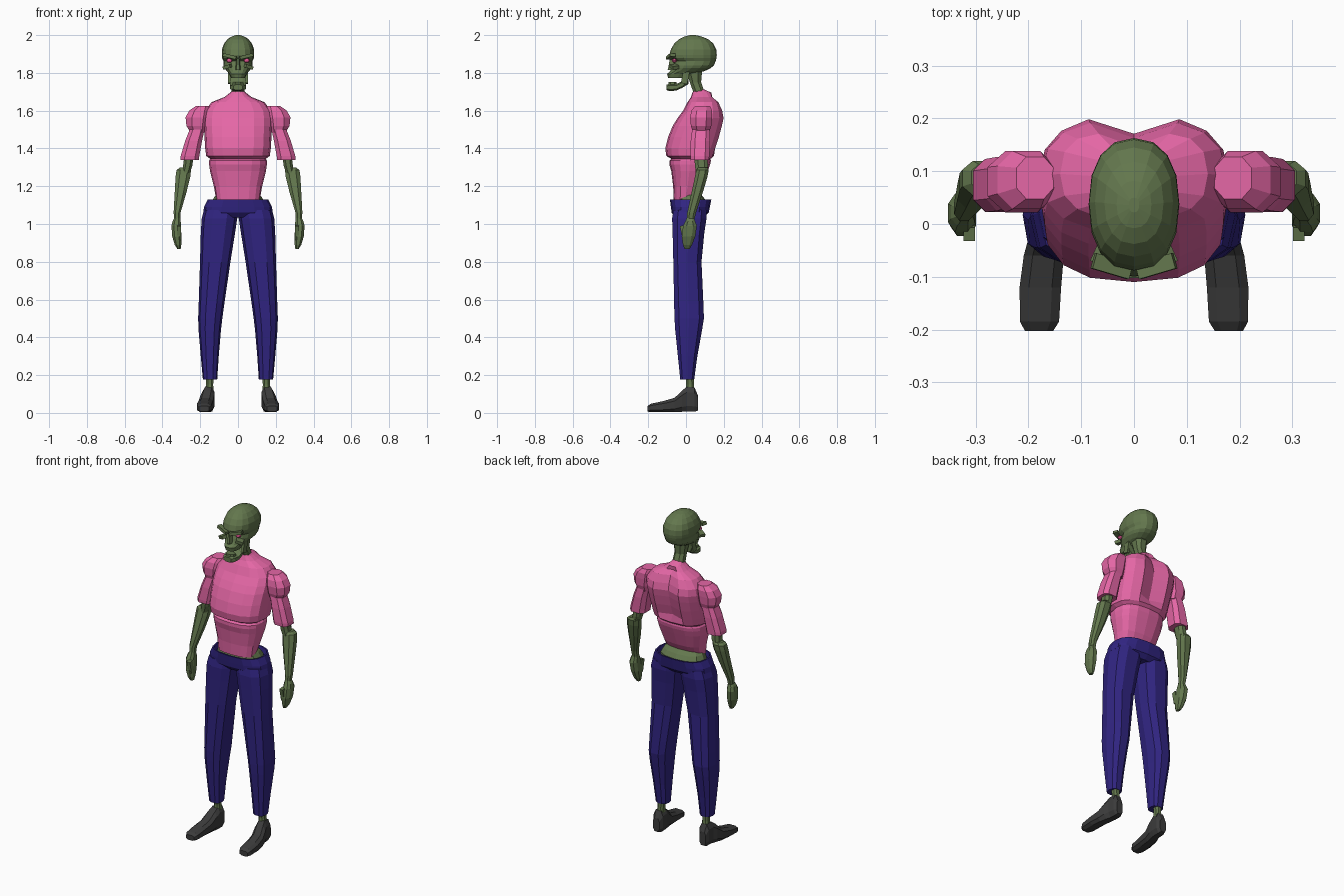
import bpy, bmesh, math
from mathutils import Matrix


def material(name, rgb):
    m = bpy.data.materials.new(name)
    m.diffuse_color = (*rgb, 1)
    return m


SKIN = material("green skin", (0.125, 0.185, 0.075))
SHIRT = material("pink cloth", (0.78, 0.135, 0.38))
TROUSER = material("dark blue cloth", (0.030, 0.018, 0.22))
SHOE = material("charcoal leather", (0.045, 0.045, 0.045))
EYE = material("bright pink eye", (0.85, 0.10, 0.32))


def finish(name, bm, mat, mirror):
    bmesh.ops.recalc_face_normals(bm, faces=bm.faces)
    me = bpy.data.meshes.new(name)
    bm.to_mesh(me)
    bm.free()
    me.materials.append(mat)
    ob = bpy.data.objects.new(name, me)
    bpy.context.collection.objects.link(ob)
    if mirror:
        mod = ob.modifiers.new("mirror", 'MIRROR')
        mod.use_clip = False
        mod.use_mirror_merge = False
    return ob


def loft(name, mat, rings, sides=8, power=2.4, mirror=False, along='z', shape=None, turn=0.0):
    """Skin a stack of rounded sections: (height, a0, a1, b0, b1)."""
    bm = bmesh.new()
    loops = []
    for h, a0, a1, b0, b1 in rings:
        loop = []
        for i in range(sides):
            t = 2 * math.pi * (i + turn) / sides
            c, s = math.cos(t), math.sin(t)
            u = math.copysign(abs(c) ** (2 / power), c)
            v = math.copysign(abs(s) ** (2 / power), s)
            a = (a0 + a1) / 2 + u * (a1 - a0) / 2
            b = (b0 + b1) / 2 + v * (b1 - b0) / 2
            p = (a, b, h) if along == 'z' else (a, h, b)
            loop.append(bm.verts.new(shape(*p) if shape else p))
        loops.append(loop)
    for lo, hi in zip(loops, loops[1:]):
        for i in range(sides):
            j = (i + 1) % sides
            bm.faces.new((lo[i], lo[j], hi[j], hi[i]))
    bm.faces.new(loops[0])
    bm.faces.new(loops[-1])
    return finish(name, bm, mat, mirror)


def block(name, mat, loc, size, rot=(0, 0, 0), mirror=False, ball=False):
    bm = bmesh.new()
    if ball:
        bmesh.ops.create_uvsphere(bm, u_segments=10, v_segments=6, radius=0.5)
    else:
        bmesh.ops.create_cube(bm, size=1)
    m = Matrix.Translation(loc)
    for ang, ax in zip(rot, 'XYZ'):
        m = m @ Matrix.Rotation(math.radians(ang), 4, ax)
    bm.transform(m @ Matrix.Diagonal((*size, 1)))
    return finish(name, bm, mat, mirror)


def sym(rows):
    return [(z, -w, w, y0, y1) for z, w, y0, y1 in rows]


# Shirt body: raised back hem, ribcage lip and a furrow down the spine
def shirt_shape(x, y, z):
    if y > 0.08 and 1.38 < z < 1.69:
        y -= 0.035 * max(0, 1 - abs(x) / 0.08)
    if z < 1.15:
        z += 0.035 * max(0, min(1, (y + 0.03) / 0.08))
    return x, y, z


loft("shirt_body", SHIRT, sym([
    (1.13, .118, -.065, .065), (1.20, .128, -.068, .085), (1.28, .148, -.078, .115),
    (1.315, .153, -.088, .128), (1.335, .153, -.088, .132), (1.345, .147, -.078, .130),
    (1.36, .168, -.104, .148), (1.40, .174, -.110, .162), (1.46, .177, -.095, .182),
    (1.52, .180, -.070, .198), (1.56, .180, -.045, .206), (1.60, .174, -.015, .198),
    (1.645, .140, .008, .182), (1.672, .072, .026, .162), (1.695, .042, .034, .135),
    (1.715, .024, .042, .090)]), sides=16, power=2.6, shape=shirt_shape)

# Shoulder caps and flared sleeves
loft("shoulder_cap", SHIRT, [
    (1.485, .165, .255, .035, .125), (1.52, .155, .277, .022, .138), (1.565, .145, .282, .018, .142),
    (1.60, .145, .262, .025, .142), (1.625, .150, .225, .045, .130)], mirror=True, turn=.5)
loft("sleeve", SHIRT, [
    (1.34, .205, .308, .022, .125), (1.36, .202, .306, .020, .126), (1.44, .188, .282, .022, .130),
    (1.50, .175, .258, .030, .128)], mirror=True, power=3, turn=.5)

# Arms: upper arm stump, forearm and mitten hand
loft("upper_arm", SKIN, [
    (1.27, .252, .300, .050, .115), (1.31, .240, .292, .045, .118), (1.37, .232, .285, .040, .115)],
    mirror=True, turn=.5)
loft("forearm", SKIN, [
    (1.02, .305, .338, .002, .045), (1.06, .303, .342, .005, .055), (1.17, .270, .337, .028, .092),
    (1.25, .250, .333, .045, .116), (1.285, .246, .328, .052, .122), (1.298, .255, .310, .062, .115)],
    mirror=True, turn=.5)
loft("hand", SKIN, [
    (.868, .303, .322, -.008, .020), (.89, .299, .336, -.018, .034), (.935, .298, .350, -.025, .052),
    (.99, .300, .354, -.018, .060), (1.015, .302, .348, -.005, .050), (1.035, .306, .336, .004, .044)],
    mirror=True, turn=.5)
block("thumb", SKIN, (.312, -.012, .955), (.022, .026, .075), (12, 0, 0), mirror=True)

# Pelvis showing over the open waistband
loft("pelvis", SKIN, sym([
    (1.06, .135, -.06, .105), (1.12, .137, -.060, .108), (1.145, .125, -.052, .090),
    (1.165, .105, -.045, .062), (1.21, .085, -.04, .05)]), sides=12)

# Trousers: hips with a sunken waistband, then the legs
loft("trouser_hips", TROUSER, sym([
    (1.035, .090, -.055, .095), (1.06, .184, -.076, .120), (1.09, .180, -.080, .126),
    (1.13, .160, -.085, .134), (1.13, .152, -.077, .126), (1.095, .150, -.075, .120)]),
    sides=16, power=2.6)
loft("trouser_leg", TROUSER, [
    (.178, .110, .186, -.032, .045), (.30, .102, .197, -.045, .062), (.44, .090, .209, -.060, .088),
    (.50, .083, .211, -.064, .098), (.58, .072, .208, -.066, .095), (.80, .040, .201, -.070, .085),
    (.95, .016, .197, -.074, .100), (1.03, .004, .192, -.077, .112), (1.075, -.002, .180, -.070, .112)],
    sides=10, power=2.6, mirror=True)

# Ankles and shoes, toes turned slightly outward
loft("ankle", SKIN, [
    (.10, .128, .176, -.005, .05), (.15, .130, .170, .000, .043), (.20, .128, .172, -.005, .042)],
    mirror=True, turn=.5)
loft("shoe", SHOE, [
    (-.203, .152, .208, .006, .038), (-.185, .140, .218, .003, .050), (-.12, .136, .219, .002, .064),
    (-.06, .131, .211, .002, .082), (-.02, .124, .200, .003, .122), (.005, .122, .190, .003, .142),
    (.045, .122, .187, .003, .138), (.063, .134, .178, .010, .095)],
    mirror=True, along='y', power=3, turn=.5)

# Neck
loft("neck", SKIN, sym([
    (1.66, .044, .035, .115), (1.70, .036, .036, .100), (1.75, .034, .018, .082),
    (1.83, .045, -.01, .090)]), sides=8, turn=.5)

# Skull with overhanging brow, recessed eyes and narrow muzzle
loft("skull", SKIN, sym([
    (1.772, .036, -.094, .000), (1.795, .046, -.100, .035), (1.808, .058, -.085, .095),
    (1.825, .072, -.074, .130), (1.84, .077, -.070, .148), (1.862, .076, -.062, .157),
    (1.878, .084, -.084, .161), (1.895, .086, -.088, .163), (1.925, .085, -.080, .160),
    (1.955, .074, -.062, .145), (1.978, .056, -.038, .118), (1.993, .033, -.008, .082),
    (2.0, .010, .022, .050)]), sides=16, power=2.3)
block("brow", SKIN, (.042, -.080, 1.887), (.074, .030, .017), (0, -14, 16), mirror=True)
block("cheekbone", SKIN, (.055, -.062, 1.833), (.042, .036, .018), (0, 18, 25), mirror=True)
loft("nose", SKIN, sym([
    (1.815, .014, -.100, -.05), (1.83, .013, -.096, -.05), (1.875, .008, -.088, -.05)]), sides=6)
block("eye", EYE, (.046, -.062, 1.865), (.034, .026, .022), mirror=True, ball=True)

# Open lower jaw with its hinge
loft("lower_jaw", SKIN, sym([
    (-.102, .026, 1.708, 1.738), (-.085, .040, 1.702, 1.744), (-.05, .045, 1.706, 1.742),
    (-.02, .046, 1.720, 1.758), (.012, .046, 1.738, 1.815)]), along='y', power=3, turn=.5)
block("jaw_hinge", SKIN, (.046, -.002, 1.785), (.014, .034, .085), (-12, 0, 0), mirror=True)
loft("lower_teeth", SKIN, sym([
    (1.735, .032, -.096, -.045), (1.752, .029, -.094, -.05)]), sides=8, turn=.5)
